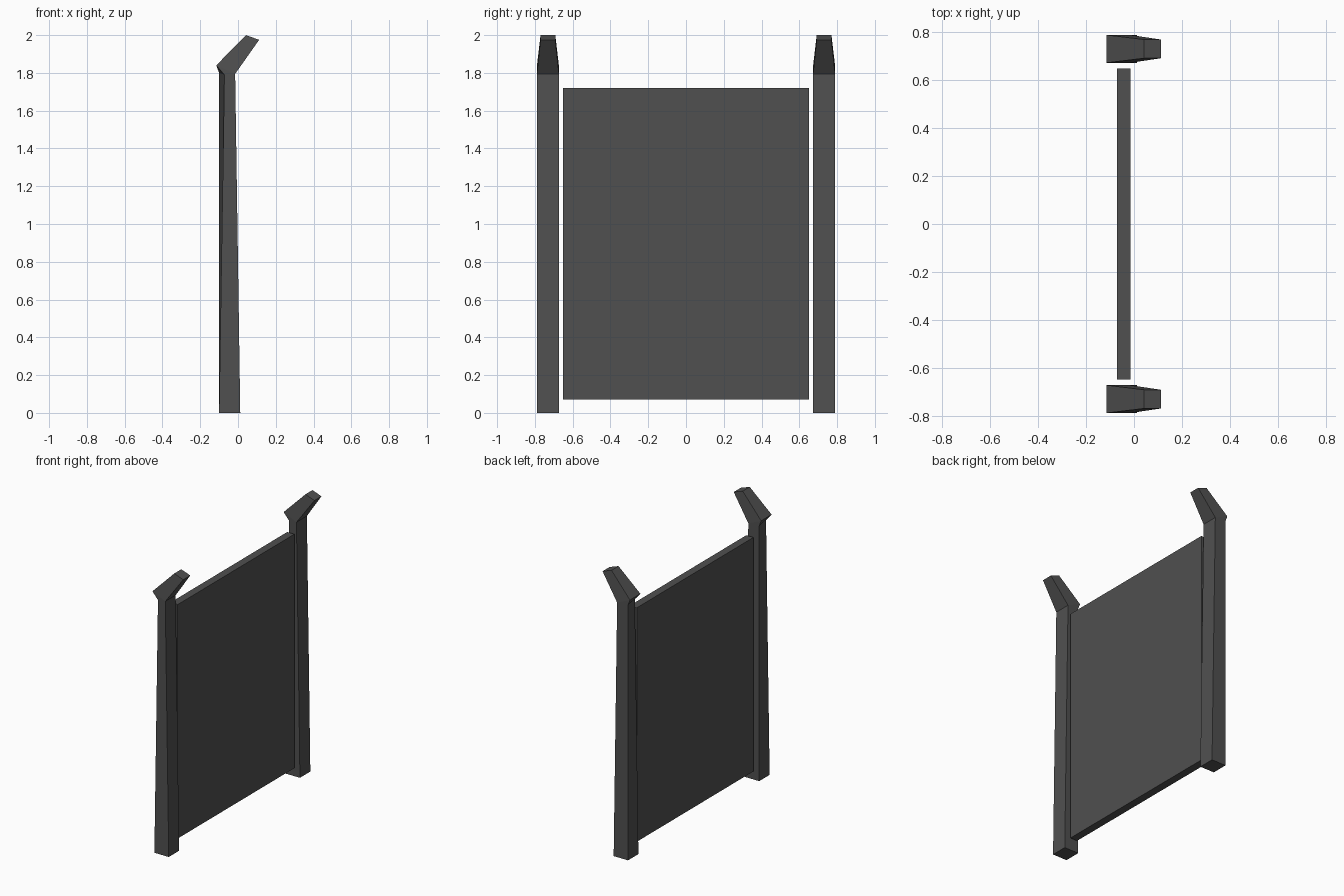
import bpy, bmesh

if "Cube" in bpy.data.objects:
    bpy.data.objects.remove(bpy.data.objects["Cube"])

mat = bpy.data.materials.new("dark_grey")
mat.diffuse_color = (0.08, 0.08, 0.08, 1)
mat.use_nodes = True
mat.node_tree.nodes["Principled BSDF"].inputs["Base Color"].default_value = mat.diffuse_color


def finish(name, bm):
    bmesh.ops.recalc_face_normals(bm, faces=bm.faces)
    mesh = bpy.data.meshes.new(name)
    bm.to_mesh(mesh)
    bm.free()
    mesh.materials.append(mat)
    obj = bpy.data.objects.new(name, mesh)
    bpy.context.collection.objects.link(obj)
    return obj


def loft(name, rings, y_mid):
    """Rings of (back -y side, back +y side, front, half width): x,z points."""
    bm = bmesh.new()
    loops = []
    for (xa, za), (xb, zb), (xf, zf), w in rings:
        pts = [(xa, y_mid - w, za), (xf, y_mid - w, zf),
               (xf, y_mid + w, zf), (xb, y_mid + w, zb)]
        loops.append([bm.verts.new(p) for p in pts])
    for a, b in zip(loops, loops[1:]):
        for i in range(4):
            j = (i + 1) % 4
            bm.faces.new((a[i], a[j], b[j], b[i]))
    bm.faces.new(loops[0][::-1])
    bm.faces.new(loops[-1])
    return finish(name, bm)


# Posts: tapering shaft, slightly skewed neck, head leaning to +x
post = [
    ((-0.10, 0.0), (-0.10, 0.0), (0.012, 0.0), 0.058),
    ((-0.072, 1.79), (-0.10, 1.80), (-0.015, 1.79), 0.058),
    ((-0.115, 1.84), (-0.115, 1.84), (-0.015, 1.795), 0.058),
    ((0.042, 2.0), (0.042, 2.0), (0.112, 1.975), 0.039),
]
for name, y in (("front_post", -0.731), ("back_post", 0.731)):
    loft(name, post, y)

# Flat panel between the posts
bm = bmesh.new()
bmesh.ops.create_cube(bm, size=1)
bmesh.ops.scale(bm, vec=(0.056, 1.30, 1.65), verts=bm.verts)
bmesh.ops.translate(bm, vec=(-0.043, 0, 0.895), verts=bm.verts)
finish("panel", bm)
